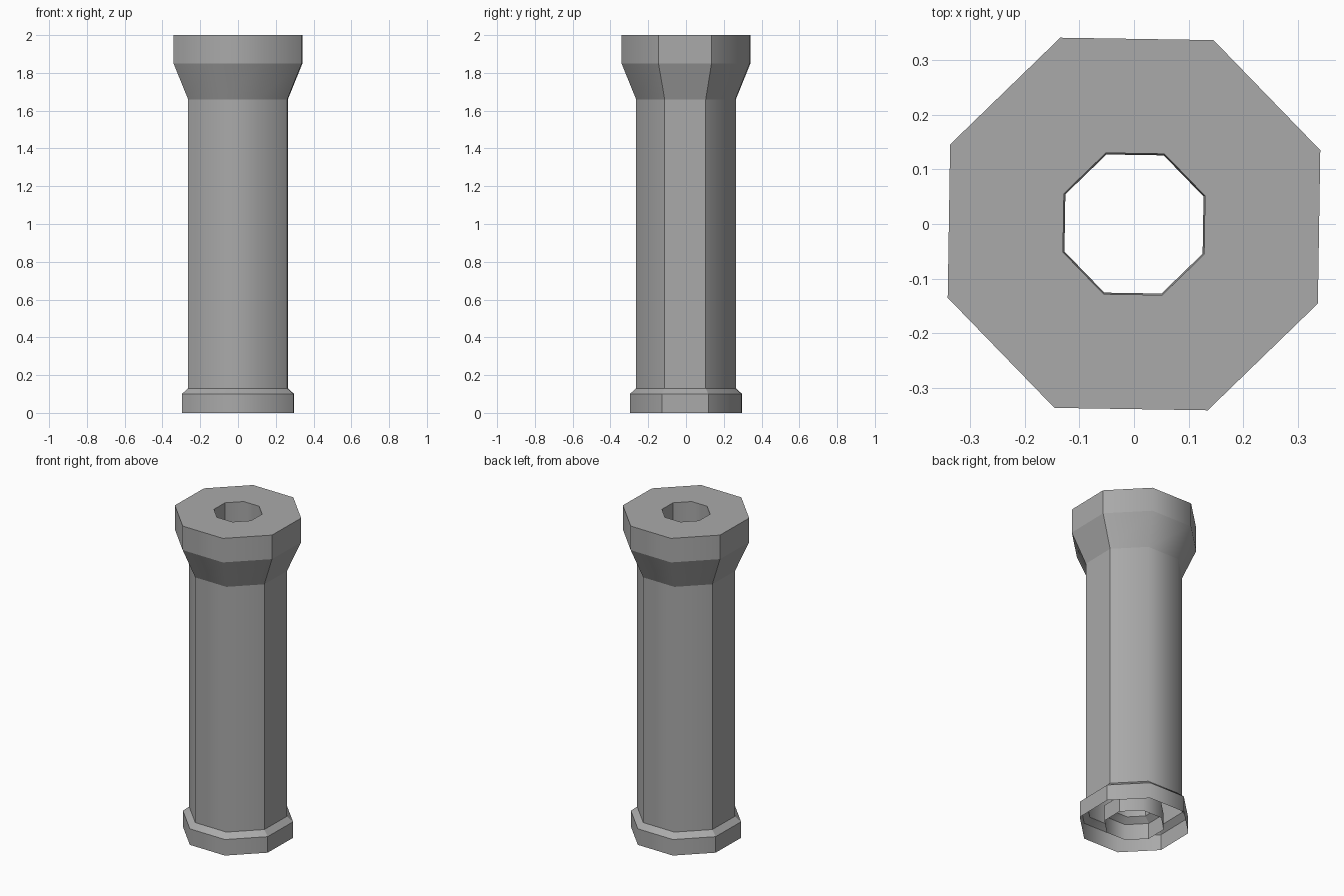
import bpy
import bmesh
from math import cos, sin, radians

cube = bpy.data.objects.get("Cube")
if cube:
    bpy.data.objects.remove(cube, do_unlink=True)

SIDES = 8
TURN = radians(22.5 - 0.9)

stone = bpy.data.materials.new("grey stone")
stone.use_nodes = True
grey = (0.4, 0.4, 0.4, 1)
stone.diffuse_color = grey
stone.node_tree.nodes["Principled BSDF"].inputs["Base Color"].default_value = grey


def lathe(name, profile):
    """Turn a (radius, height) profile into an octagonal shell."""
    bm = bmesh.new()
    rings = []
    for r, z in profile:
        angles = [TURN + radians(360 / SIDES) * i for i in range(SIDES)]
        rings.append([bm.verts.new((r * cos(a), r * sin(a), z)) for a in angles])
    for low, high in zip(rings, rings[1:]):
        for i in range(SIDES):
            j = (i + 1) % SIDES
            face = bm.faces.new((low[i], low[j], high[j], high[i]))
            face.smooth = True
    # Rims are crisp, and the two side panels stay flat
    for edge in bm.edges:
        a, b = edge.verts
        horizontal = abs(a.co.z - b.co.z) < 1e-5
        beside_panel = abs(a.co.x) > abs(a.co.y)
        edge.smooth = not (horizontal or beside_panel)
    mesh = bpy.data.meshes.new(name)
    bm.to_mesh(mesh)
    bm.free()
    mesh.materials.append(stone)
    obj = bpy.data.objects.new(name, mesh)
    bpy.context.collection.objects.link(obj)
    return obj


# Foot ring with bevelled shoulder, open underneath
lathe("foot_ring", [(0.32, 0), (0.32, 0.10), (0.284, 0.13)])

# Straight shaft
lathe("shaft", [(0.284, 0.13), (0.284, 1.66)])

# Flared capital, closed on top as far as the bore
lathe("capital", [(0.284, 1.66), (0.367, 1.85), (0.367, 2.0), (0.14, 2.0)])

# Bore running down to a wider mouth inside the foot
lathe("bore", [(0.14, 2.0), (0.137, 0.13), (0.175, 0.10), (0.175, 0)])
